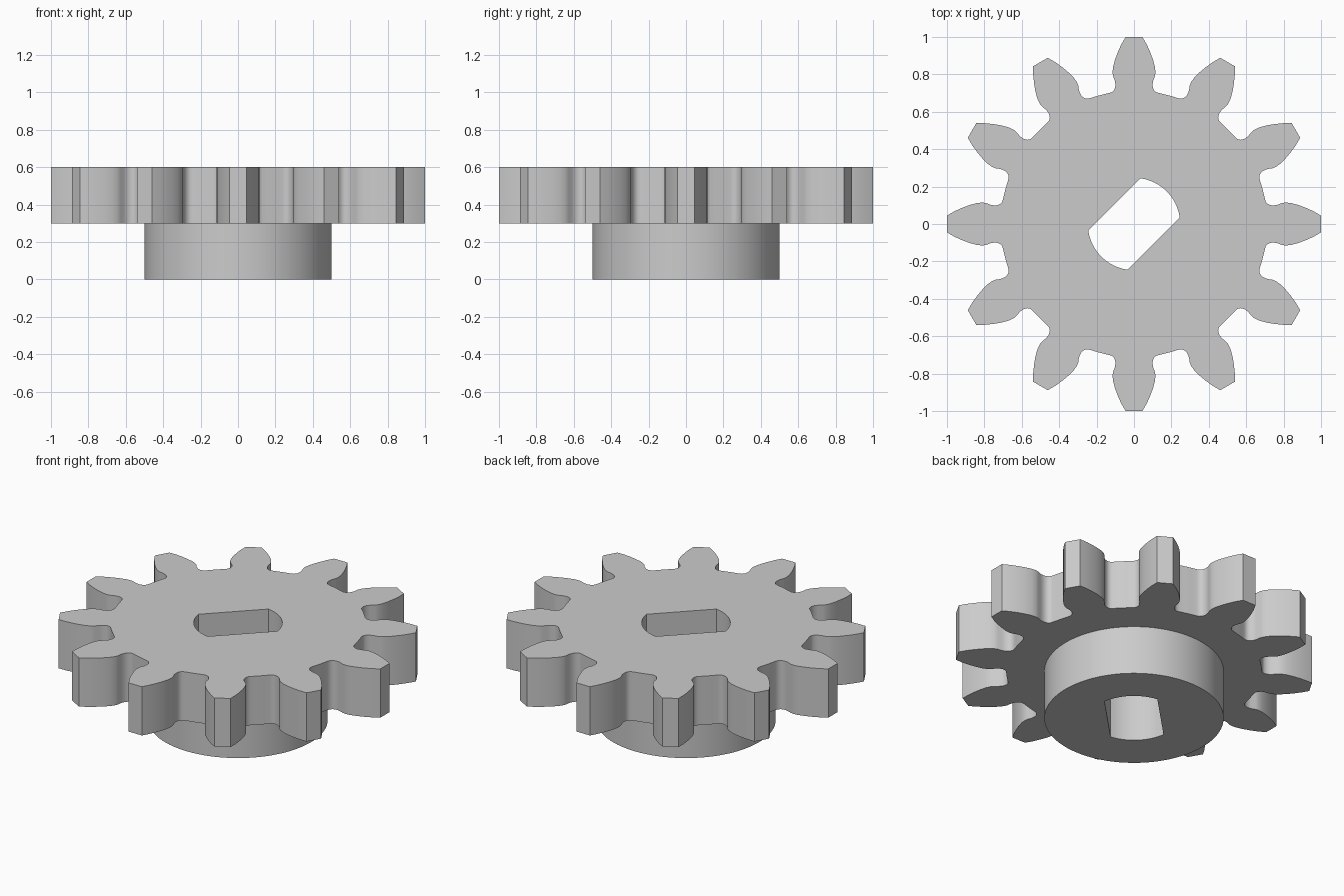
import bpy, bmesh
from math import sin, cos, asin, radians, tau

if "Cube" in bpy.data.objects:
    bpy.data.objects.remove(bpy.data.objects["Cube"])

TEETH = 12
HUB_TOP, GEAR_TOP = 0.30, 0.60
HUB_R, BORE_R, FLAT = 0.5, 0.247, 0.148

steel = bpy.data.materials.new("plain grey")
steel.use_nodes = True
grey = (0.6, 0.6, 0.6, 1)
steel.diffuse_color = grey
steel.node_tree.nodes["Principled BSDF"].inputs["Base Color"].default_value = grey


def turn(p, a):
    return (p[0] * cos(a) - p[1] * sin(a), p[0] * sin(a) + p[1] * cos(a))


def arc(r, a0, a1, n):
    return [(r * cos(a0 + (a1 - a0) * i / n), r * sin(a0 + (a1 - a0) * i / n)) for i in range(n + 1)]


# Half of one tooth: (distance from centre, half width), root to tip
flank = [(0.701, 0.13), (0.707, 0.115), (0.72, 0.104), (0.74, 0.099), (0.765, 0.102),
         (0.79, 0.112), (0.81, 0.115), (0.84, 0.112), (0.88, 0.101), (0.92, 0.086),
         (0.96, 0.068), (1.0, 0.045)]
tooth = [(r, -w) for r, w in flank] + [(r, w) for r, w in reversed(flank)]
root = [(0.712 * cos(radians(a)), 0.712 * sin(radians(a))) for a in (13, 15, 17)]
gear_line = [turn(p, k * tau / TEETH) for k in range(TEETH) for p in tooth + root]

hub_line = arc(HUB_R, 0, tau, 96)[:-1]

# Bore: a circle with two flats, turned to the diagonal
half = asin(FLAT / BORE_R)
bore_line = arc(BORE_R, -half, half, 16) + arc(BORE_R, tau / 2 - half, tau / 2 + half, 16)
bore_line = [turn(p, -tau / 8 + tau / 4) for p in bore_line]


def wall(bm, line, z0, z1, inward=False):
    lo = [bm.verts.new((x, y, z0)) for x, y in line]
    hi = [bm.verts.new((x, y, z1)) for x, y in line]
    for i in range(len(line)):
        j = (i + 1) % len(line)
        quad = [lo[i], lo[j], hi[j], hi[i]]
        bm.faces.new(quad[::-1] if inward else quad)


def cap(bm, outer, inner, z, up):
    edges = []
    for line in (outer, inner):
        vs = [bm.verts.new((x, y, z)) for x, y in line]
        edges += [bm.edges.new((vs[i - 1], vs[i])) for i in range(len(vs))]
    made = bmesh.ops.triangle_fill(bm, use_beauty=True, use_dissolve=False, edges=edges)["geom"]
    for f in made:
        if isinstance(f, bmesh.types.BMFace):
            f.normal_update()
            if (f.normal.z > 0) != up:
                f.normal_flip()


def finish(bm, name):
    bmesh.ops.remove_doubles(bm, verts=bm.verts, dist=1e-5)
    mesh = bpy.data.meshes.new(name)
    bm.to_mesh(mesh)
    bm.free()
    mesh.materials.append(steel)
    obj = bpy.data.objects.new(name, mesh)
    bpy.context.collection.objects.link(obj)
    bpy.ops.object.select_all(action='DESELECT')
    obj.select_set(True)
    bpy.context.view_layer.objects.active = obj
    bpy.ops.object.shade_smooth_by_angle(angle=radians(30))


# Toothed wheel
bm = bmesh.new()
wall(bm, gear_line, HUB_TOP, GEAR_TOP)
wall(bm, bore_line, HUB_TOP, GEAR_TOP, inward=True)
cap(bm, gear_line, bore_line, GEAR_TOP, True)
cap(bm, gear_line, hub_line, HUB_TOP, False)
finish(bm, "toothed_wheel")

# Hub below the wheel
bm = bmesh.new()
wall(bm, hub_line, 0, HUB_TOP)
wall(bm, bore_line, 0, HUB_TOP, inward=True)
cap(bm, hub_line, bore_line, 0, False)
finish(bm, "hub")
